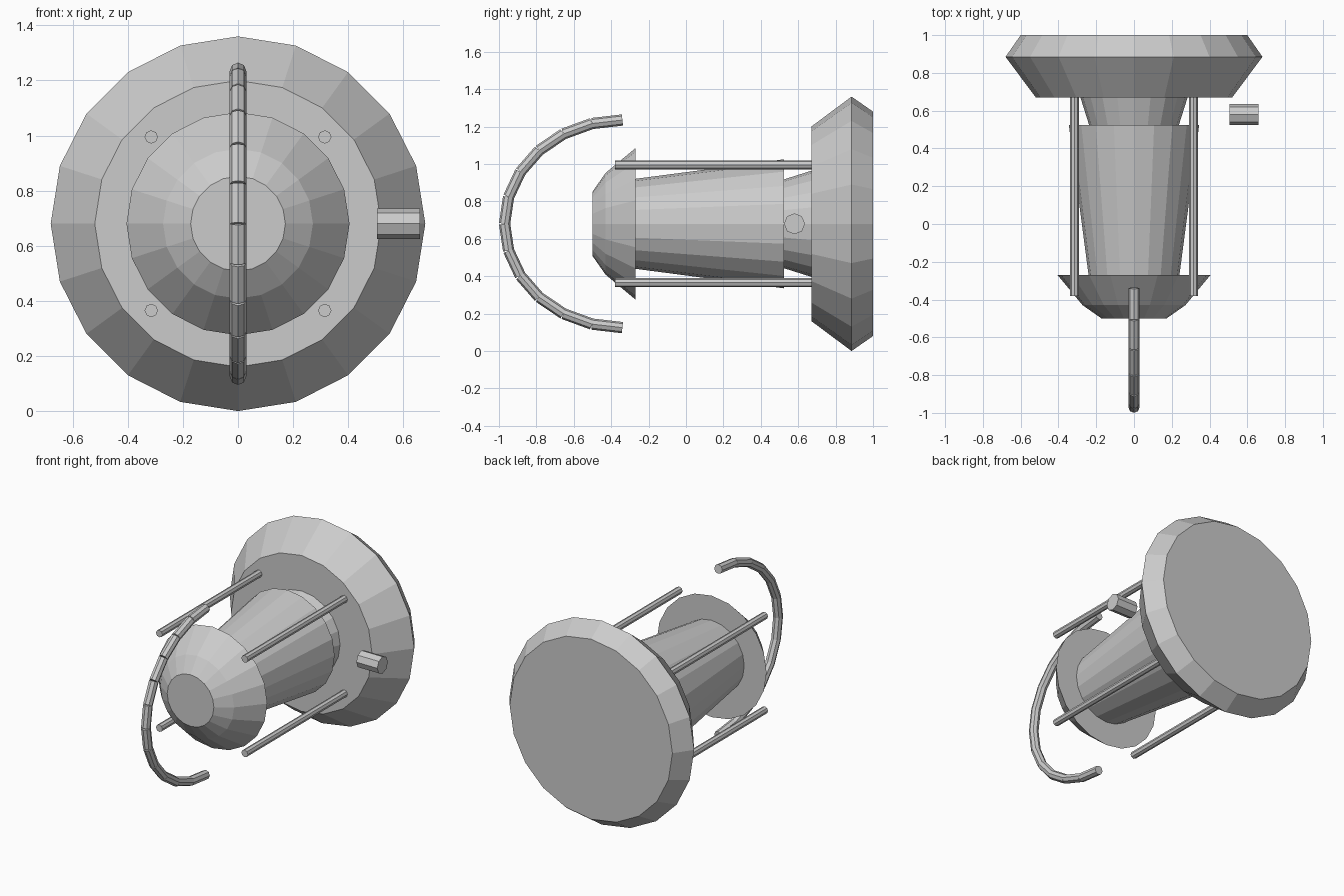
import bpy, bmesh, math
from mathutils import Vector

if "Cube" in bpy.data.objects:
    bpy.data.objects.remove(bpy.data.objects["Cube"])

AXIS_Z = 0.68   # the lantern lies along y at this height


def finish(bm, name):
    bmesh.ops.recalc_face_normals(bm, faces=bm.faces)
    mesh = bpy.data.meshes.new(name)
    bm.to_mesh(mesh)
    bm.free()
    ob = bpy.data.objects.new(name, mesh)
    bpy.context.collection.objects.link(ob)
    return ob


def lathe(name, profile, sides=20):
    """Closed flat-shaded solid turned around the y axis; profile is (y, radius)."""
    bm = bmesh.new()
    rings = []
    for y, r in profile:
        angles = [2 * math.pi * i / sides for i in range(sides)]
        rings.append([bm.verts.new((r * math.sin(a), y, AXIS_Z + r * math.cos(a)))
                      for a in angles])
    for a, b in zip(rings, rings[1:]):
        for i in range(sides):
            j = (i + 1) % sides
            bm.faces.new((a[i], a[j], b[j], b[i]))
    bm.faces.new(rings[0])
    bm.faces.new(rings[-1])
    return finish(bm, name)


def add_rod(bm, p, q, r, sides=8):
    """Capped cylinder from p to q."""
    p, q = Vector(p), Vector(q)
    d = q - p
    mat = d.to_track_quat('Z', 'Y').to_matrix().to_4x4()
    mat.translation = (p + q) / 2
    bmesh.ops.create_cone(bm, cap_ends=True, segments=sides, radius1=r,
                          radius2=r, depth=d.length, matrix=mat)


# Main turned parts
lathe("base_tank", [(0.67, 0.52), (0.885, 0.68), (1.0, 0.60)])
lathe("burner_collar", [(0.50, 0.23), (0.69, 0.29)])
lathe("glass_chimney", [(-0.29, 0.238), (0.525, 0.345)])
lathe("top_cap", [(-0.5, 0.172), (-0.43, 0.272), (-0.27, 0.405)])

# Four guard rods
for sx in (-1, 1):
    for sz in (-1, 1):
        bm = bmesh.new()
        x, z = 0.315 * sx, AXIS_Z + 0.315 * sz
        add_rod(bm, (x, -0.38, z), (x, 0.675, z), 0.024)
        finish(bm, "guard_rod")

# Wick knob
bm = bmesh.new()
add_rod(bm, (0.505, 0.58, AXIS_Z), (0.66, 0.58, AXIS_Z), 0.056)
finish(bm, "wick_knob")

# Carrying handle: straight segments along half an ellipse
bm = bmesh.new()
path = []
for i in range(13):
    t = math.pi * i / 12
    path.append((0, -0.34 - 0.63 * math.sin(t), AXIS_Z + 0.555 * math.cos(t)))
for p, q in zip(path, path[1:]):
    add_rod(bm, p, q, 0.03)
finish(bm, "carry_handle")
